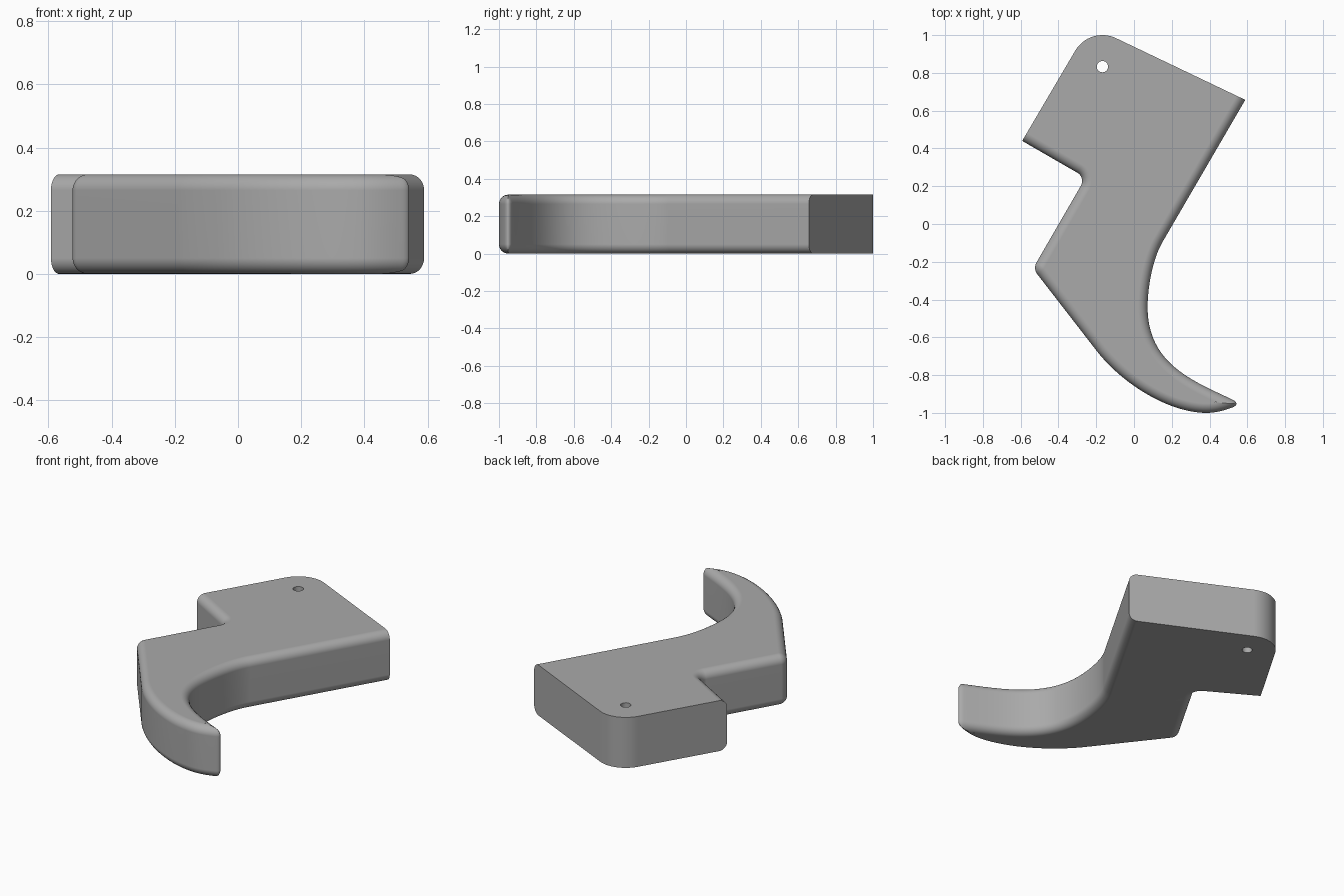
import bpy, bmesh, math
from mathutils import Vector

cube = bpy.data.objects.get("Cube")
if cube:
    bpy.data.objects.remove(cube, do_unlink=True)

HEIGHT, FILLET, STEPS = 0.315, 0.05, 7
HOLE, HOLE_RADIUS, HOLE_SIDES = Vector((-0.167, 0.833)), 0.03, 24


def arc(center, radius, start, end, count):
    return [Vector(center) + radius * Vector((math.cos(a), math.sin(a)))
            for a in (math.radians(start + (end - start) * i / count) for i in range(count + 1))]


def bezier(a, b, c, d, count):
    a, b, c, d = map(Vector, (a, b, c, d))
    return [a * (1 - t)**3 + 3 * b * t * (1 - t)**2 + 3 * c * t * t * (1 - t) + d * t**3
            for t in (i / count for i in range(1, count + 1))]


def round_corner(before, corner, after, radius, count=8):
    """Circular arc that rounds a corner between two straight sides."""
    before, corner, after = map(Vector, (before, corner, after))
    u, v = (before - corner).normalized(), (after - corner).normalized()
    half = u.angle(v) / 2
    center = corner + (u + v).normalized() * radius / math.sin(half)
    p = corner + u * radius / math.tan(half) - center
    q = corner + v * radius / math.tan(half) - center
    points = []
    for i in range(count + 1):
        points.append(center + p.lerp(q, i / count).normalized() * radius)
    return points


# Outline, clockwise: squared head, inner curve, tip, outer curve, notch
left_end, right_end = Vector((-0.592, 0.44)), Vector((0.589, 0.657))
outer_end, heel, notch = (-0.188, -0.684), (-0.535, -0.236), (-0.256, 0.246)
head_arc = arc(HOLE, 0.167, 150, 64, 16)
right_index = len(head_arc) + 1
outline = [left_end] + head_arc + [right_end, Vector((0.15, -0.097))]
outline += bezier((0.15, -0.097), (0.10, -0.184), (0.072, -0.33), (0.072, -0.44), 16)
outline += bezier((0.072, -0.44), (0.072, -0.74), (0.31, -0.83), (0.52, -0.929), 36)
outline += bezier((0.52, -0.929), (0.55, -0.943), (0.55, -0.962), (0.515, -0.973), 12)
outline += bezier((0.515, -0.973), (0.475, -0.988), (0.43, -1), (0.384, -1), 10)
outline += bezier((0.384, -1), (0.20, -1), (-0.04, -0.865), outer_end, 28)
outline += round_corner(outer_end, heel, notch, 0.055)
outline += round_corner(heel, notch, left_end, 0.05)
count = len(outline)

# Inward direction of each point, and how far it can go before meeting the far side
inward, limit = [], []
for i, p in enumerate(outline):
    a = (p - outline[i - 1]).normalized()
    b = (outline[(i + 1) % count] - p).normalized()
    reach = math.inf
    if i == 0:
        n = b
    elif i == right_index:
        n = -a
    elif i < right_index:
        n = Vector((0, 0))
    else:
        d = (a + b).normalized()
        n = Vector((d.y, -d.x))
        for q in outline:
            w = q - p
            if n.dot(w) > 1e-5:
                reach = min(reach, w.length_squared / (2 * n.dot(w)))
    inward.append(n)
    limit.append(reach)

# Rings of the rounded wall, from the bottom face to the top face
bm = bmesh.new()


def ring(step, top):
    angle = math.pi / 2 * step / STEPS
    inset = FILLET * (1 - math.cos(angle))
    verts = []
    for p, n, reach in zip(outline, inward, limit):
        d = min(inset, reach)
        drop = FILLET - math.sqrt(max(0, FILLET**2 - (FILLET - d)**2))
        x, y = p + n * d
        verts.append(bm.verts.new((x, y, HEIGHT - drop if top else drop)))
    return verts


rings = [ring(s, False) for s in range(STEPS, -1, -1)] + [ring(s, True) for s in range(STEPS + 1)]
for low, high in zip(rings, rings[1:]):
    for i in range(count):
        j = (i + 1) % count
        bm.faces.new((low[i], low[j], high[j], high[i]))

# Top and bottom faces, each split in two around the pin hole
circle = arc(HOLE, HOLE_RADIUS, 0, 360, HOLE_SIDES)[:-1]
holes = []
for verts, z in ((rings[0], 0), (rings[-1], HEIGHT)):
    hole = [bm.verts.new((p.x, p.y, z)) for p in circle]
    holes.append(hole)
    bm.faces.new(verts[1:right_index + 1] + [hole[k] for k in range(-1, 11)])
    rest = [verts[i] for i in range(right_index, count) if limit[i] >= FILLET - 1e-4]
    bm.faces.new(rest + verts[:2] + [hole[k] for k in range(10, HOLE_SIDES)])
for k in range(HOLE_SIDES):
    bm.faces.new((holes[0][k - 1], holes[0][k], holes[1][k], holes[1][k - 1]))
bmesh.ops.recalc_face_normals(bm, faces=bm.faces)

mesh = bpy.data.meshes.new("hooked_lever")
bm.to_mesh(mesh)
bm.free()
lever = bpy.data.objects.new("hooked_lever", mesh)
bpy.context.collection.objects.link(lever)

# Plain grey
grey = bpy.data.materials.new("mid_grey")
grey.use_nodes = True
color = (0.4, 0.4, 0.4, 1)
grey.diffuse_color = color
grey.node_tree.nodes["Principled BSDF"].inputs["Base Color"].default_value = color
mesh.materials.append(grey)

# Smooth curves, crisp head edges, flat broad faces
bpy.ops.object.select_all(action="DESELECT")
lever.select_set(True)
bpy.context.view_layer.objects.active = lever
bpy.ops.object.shade_smooth_by_angle(angle=math.radians(35))
weighted = lever.modifiers.new("flat_face_normals", "WEIGHTED_NORMAL")
weighted.keep_sharp = True
